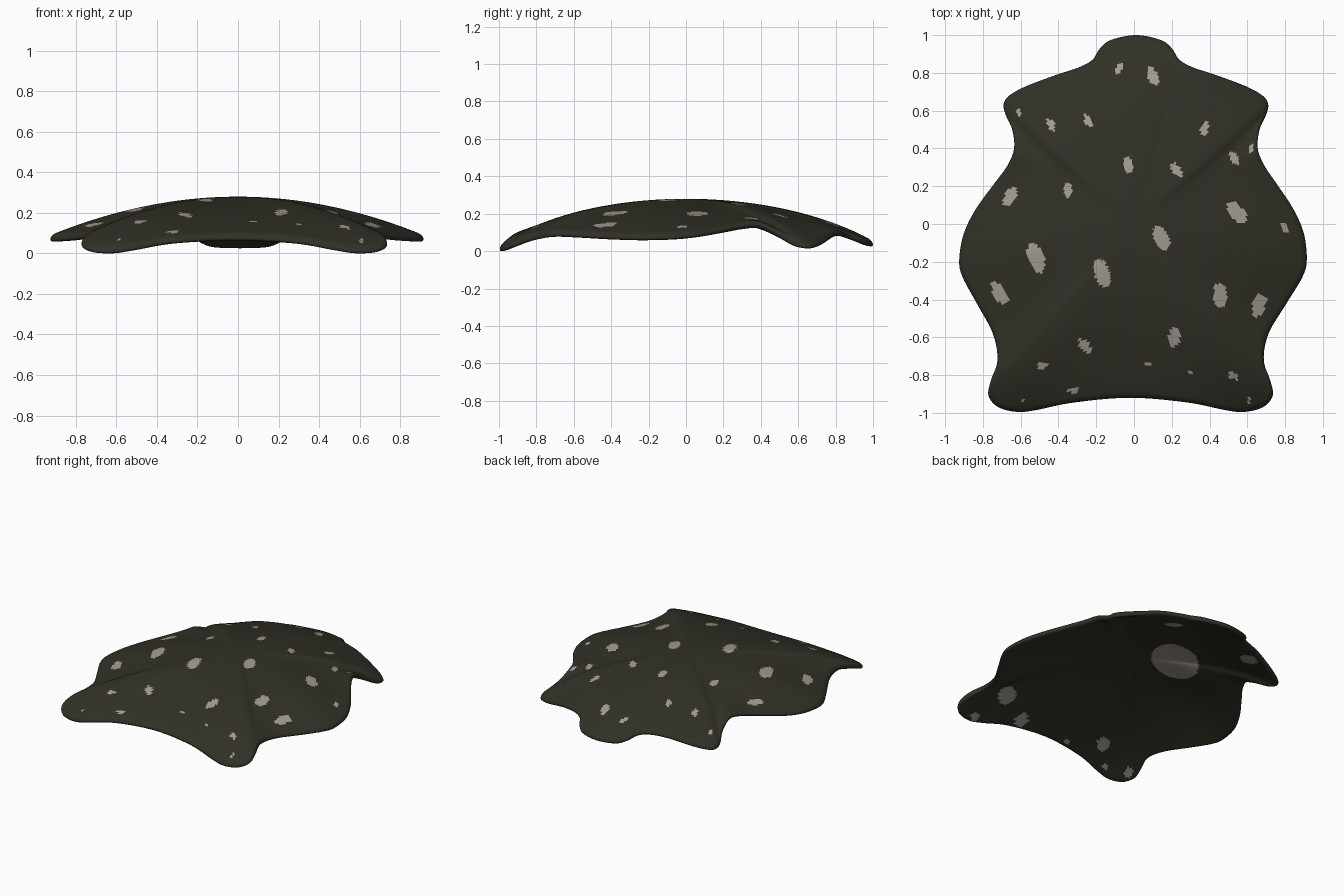
import bpy, math
from mathutils import Vector

if "Cube" in bpy.data.objects:
    bpy.data.objects.remove(bpy.data.objects["Cube"])

# right half of the rim, front centre to back tip: x, y, height
RIM = [
    (0, -.92, .085), (.3, -.945, .07), (.5, -.985, .035), (.6, -.995, .02),
    (.7, -.97, .025), (.752, -.91, .05), (.74, -.83, .08), (.705, -.72, .1),
    (.73, -.58, .095), (.82, -.42, .085), (.9, -.28, .08), (.92, -.19, .08),
    (.9, -.05, .085), (.84, .08, .1), (.75, .21, .125), (.68, .31, .145),
    (.645, .4, .15), (.655, .5, .1), (.69, .58, .05), (.7, .635, .035),
    (.67, .68, .035), (.58, .73, .055), (.42, .79, .095), (.3, .83, .105),
    (.23, .87, .095), (.19, .93, .07), (.13, .975, .05), (0, 1, .045)]

# spots: x, y, half length, angle in degrees
TOP_SPOTS = [
    (-.08, .82, .035, 60), (.1, .78, .05, 115), (-.61, .59, .02, 100),
    (-.44, .525, .035, 120), (-.24, .545, .038, 115), (.37, .505, .04, 80),
    (.53, .35, .04, 120), (.62, .4, .022, 90), (-.03, .31, .047, 100),
    (.225, .285, .045, 125), (-.35, .18, .042, 90), (-.655, .145, .055, 65),
    (.545, .06, .07, 128), (.145, -.075, .072, 115), (.8, -.02, .035, 115),
    (-.52, -.18, .082, 108), (-.17, -.26, .077, 108), (-.71, -.365, .065, 120),
    (.455, -.375, .068, 90), (.66, -.43, .065, 70), (.215, -.6, .052, 90),
    (-.26, -.645, .045, 130), (-.485, -.75, .03, 0), (.525, -.805, .03, 150),
    (-.325, -.88, .024, 0), (.07, -.74, .014, 0), (.31, -.785, .012, 0),
    (-.59, -.94, .014, 0), (.605, -.935, .016, 90)]
UNDER_SPOTS = [
    (-.19, .19, .22, 45), (.47, -.73, .085, 45), (.24, -.86, .06, 45),
    (.56, -.95, .04, 45), (-.4, -.79, .06, 45), (-.7, -.89, .04, 45),
    (-.18, -.88, .02, 0), (-.53, -.93, .025, 0), (-.41, .68, .07, 80),
    (.21, .66, .06, 135)]

PEAK, BASE, HALF, ROUND = .27, .078, .02, .03


def material(name, colour):
    m = bpy.data.materials.new(name)
    m.diffuse_color = (*colour, 1)
    m.use_nodes = True
    m.node_tree.nodes["Principled BSDF"].inputs["Base Color"].default_value = m.diffuse_color
    return m


def smooth_loop(points, steps):
    """Closed Catmull-Rom curve through the points."""
    out, n = [], len(points)
    for i in range(n):
        a, b, c, d = (points[(i + k) % n] for k in (-1, 0, 1, 2))
        for s in range(steps):
            t = s / steps
            out.append(.5 * (2 * b + (c - a) * t + (2 * a - 5 * b + 4 * c - d) * t * t
                             + (3 * b - a - 3 * c + d) * t ** 3))
    return out


def in_spot(x, y, spots, ratio):
    for sx, sy, size, angle in spots:
        dx, dy = x - sx, y - sy
        if abs(dx) > size or abs(dy) > size:
            continue
        a = math.radians(angle)
        u = dx * math.cos(a) + dy * math.sin(a)
        v = dy * math.cos(a) - dx * math.sin(a)
        if (u / size) ** 2 + (v / (size * ratio)) ** 2 < 1:
            return True
    return False


# full rim, with the slight sideways drift of the front
half = [Vector(p) for p in RIM]
rim = half + [Vector((-p.x, p.y, p.z)) for p in half[-2:0:-1]]
for p in rim:
    p.x += .01 - .028 * min(1, max(0, (.3 - p.y) / .9))
rim = smooth_loop(rim, 7)
n = len(rim)
rings = [i / 58 for i in range(1, 57)] + [.975, .983, .99, .995, .9985, 1]

# domed thin shell: top and underside meet in a rounded rim
verts, faces, sides = [], [], []


def add_skin(sign):
    start = len(verts)
    verts.append((0, 0, PEAK + sign * HALF))
    for t in rings:
        for e in rim:
            d = min(1, (1 - t) * math.hypot(e.x, e.y) / ROUND)
            thick = HALF * math.sqrt(max(0, 1 - (1 - d) ** 2))
            z = PEAK - (PEAK - BASE) * t * t + (e.z - BASE) * t ** 5
            verts.append((e.x * t, e.y * t, z + sign * thick))
    for r in range(len(rings)):
        for i in range(n):
            j = (i + 1) % n
            o = start + 1 + r * n
            f = [start, o + i, o + j] if r == 0 else [o - n + i, o + i, o + j, o - n + j]
            faces.append(f if sign > 0 else f[::-1])
            sides.append(sign)


add_skin(1)
add_skin(-1)
low = min(v[2] for v in verts)
verts = [(x, y, z - low) for x, y, z in verts]

mesh = bpy.data.meshes.new("spotted_shell")
mesh.from_pydata(verts, [], faces)
mesh.materials.append(material("dark olive", (.031, .030, .020)))
mesh.materials.append(material("pale grey spots", (.37, .335, .29)))

# spots on the top and on the underside
for poly, side in zip(mesh.polygons, sides):
    c = poly.center
    spots, ratio = (TOP_SPOTS, .52) if side > 0 else (UNDER_SPOTS, .7)
    poly.material_index = int(in_spot(c.x, c.y, spots, ratio))
    poly.use_smooth = True

shell = bpy.data.objects.new("spotted_shell", mesh)
bpy.context.collection.objects.link(shell)

# join the two skins along the rim
import bmesh
bm = bmesh.new()
bm.from_mesh(mesh)
bmesh.ops.remove_doubles(bm, verts=[v for v in bm.verts if v.is_boundary], dist=1e-5)
bm.to_mesh(mesh)
bm.free()
